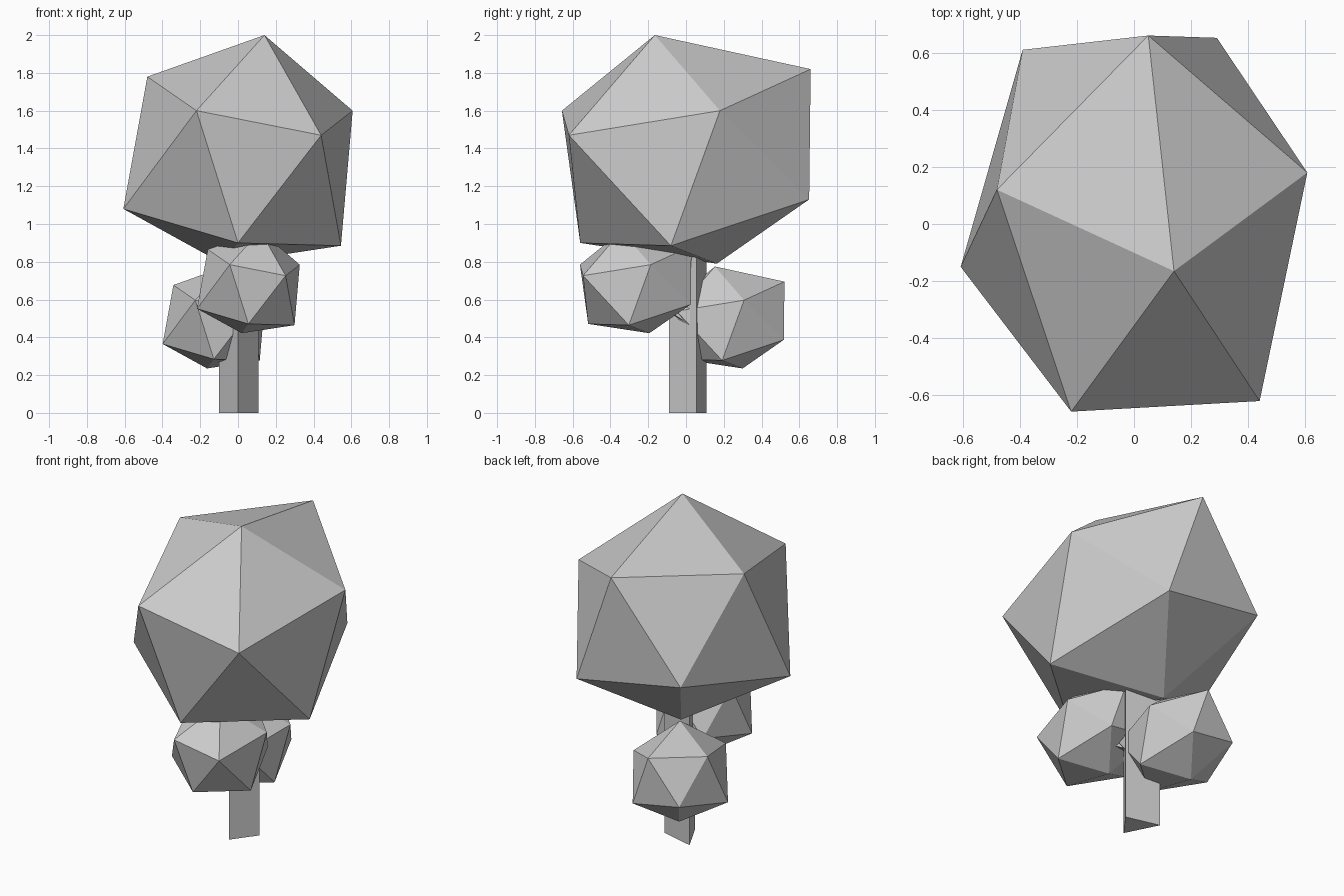
import bpy, bmesh
from mathutils import Vector

if "Cube" in bpy.data.objects:
    bpy.data.objects.remove(bpy.data.objects["Cube"])

# Irregular 20-sided foliage shape shared by all three clumps
LEAF = [(.14, -.165, 2), (-.48, .12, 1.78), (-.22, -.657, 1.6), (.44, -.62, 1.47),
        (.607, .18, 1.6), (.05, .66, 1.82), (-.607, -.15, 1.08), (0, -.56, .9),
        (.545, -.08, .885), (.29, .652, 1.13), (-.39, .61, 1.24), (-.08, .163, .79)]


def hull(name, points):
    """Flat-faced solid wrapped around a few points."""
    bm = bmesh.new()
    for p in points:
        bm.verts.new(p)
    bmesh.ops.convex_hull(bm, input=bm.verts)
    bmesh.ops.recalc_face_normals(bm, faces=bm.faces)
    mesh = bpy.data.meshes.new(name)
    bm.to_mesh(mesh)
    bm.free()
    obj = bpy.data.objects.new(name, mesh)
    bpy.context.collection.objects.link(obj)
    return obj


def foliage(name, scale, offset):
    return hull(name, [Vector(p) * scale + Vector(offset) for p in LEAF])


def branch(name, start, end, radius):
    """Three-sided stick between two points."""
    start, end = Vector(start), Vector(end)
    bpy.ops.mesh.primitive_cone_add(vertices=3, radius1=radius, radius2=radius,
                                    depth=(end - start).length, location=(start + end) / 2)
    obj = bpy.context.object
    obj.name = name
    obj.rotation_euler = (end - start).to_track_quat('Z', 'Y').to_euler()


# Foliage: big crown and two smaller clumps
foliage("crown", 1, (0, 0, 0))
foliage("front_clump", .448, (.055, -.267, .068))
foliage("back_clump", .446, (-.128, .227, -.117))

# Three-sided trunk
section = [(0, -.09), (.108, .055), (-.1, .108)]
hull("trunk", [(x, y, z) for x, y in section for z in (0, 1.0)])

# Branches running from the trunk into the clumps
branch("front_branch", (.035, -.01, .51), (.06, -.2, .63), .045)
branch("back_branch", (0, .05, .4), (-.1, .2, .48), .045)
